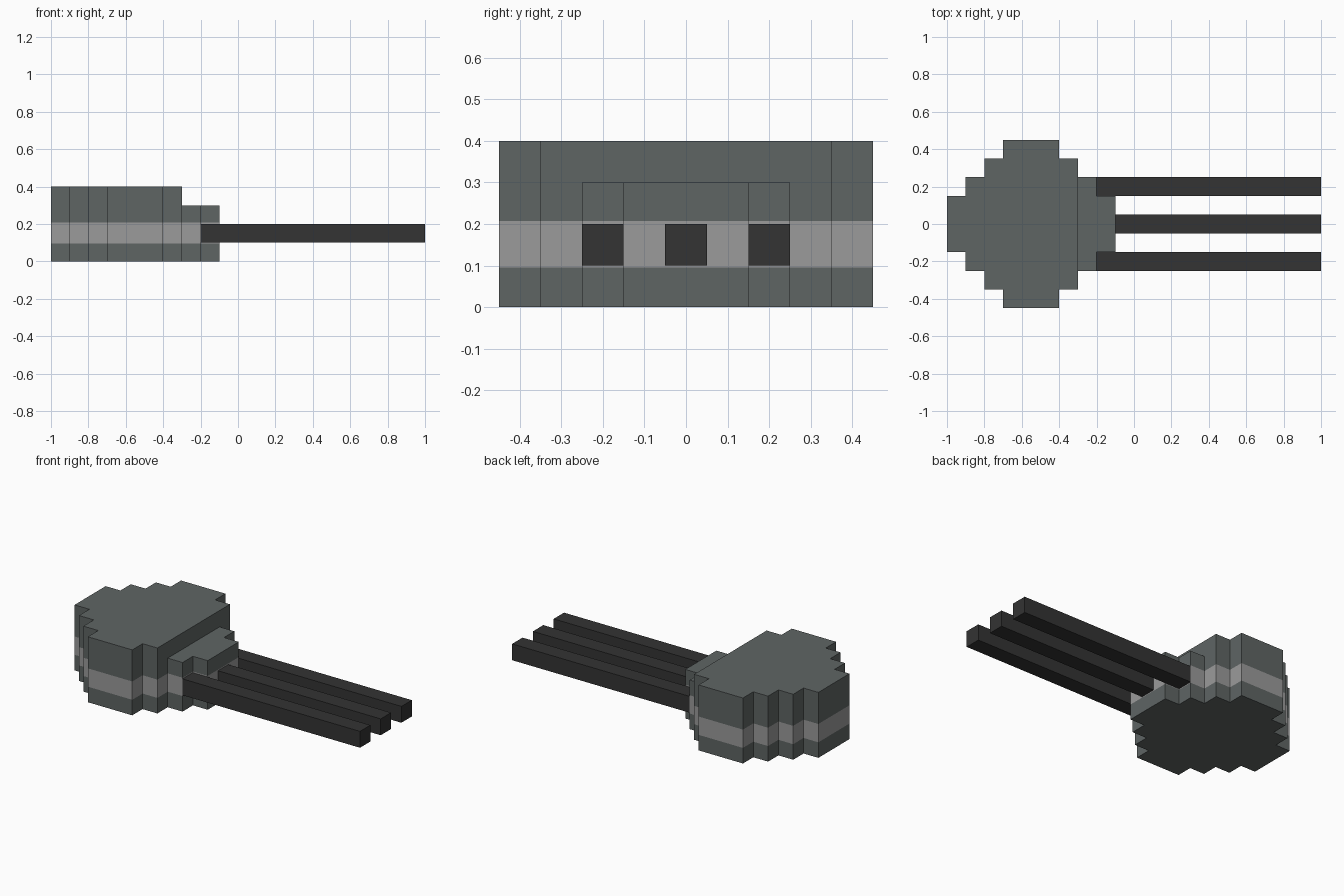
import bpy
import bmesh
from mathutils import Vector

cube = bpy.data.objects.get("Cube")
if cube:
    bpy.data.objects.remove(cube, do_unlink=True)


def make_material(name, color):
    mat = bpy.data.materials.new(name)
    mat.use_nodes = True
    mat.diffuse_color = (*color, 1)
    bsdf = next(n for n in mat.node_tree.nodes if n.type == 'BSDF_PRINCIPLED')
    bsdf.inputs["Base Color"].default_value = (*color, 1)
    return mat


body_grey = make_material("slate_grey", (0.114, 0.130, 0.127))
band_grey = make_material("light_grey", (0.328, 0.328, 0.328))
rod_dark = make_material("charcoal", (0.033, 0.033, 0.033))


def finish(name, bm, materials):
    bmesh.ops.recalc_face_normals(bm, faces=bm.faces)
    mesh = bpy.data.meshes.new(name)
    bm.to_mesh(mesh)
    bm.free()
    for mat in materials:
        mesh.materials.append(mat)
    obj = bpy.data.objects.new(name, mesh)
    bpy.context.collection.objects.link(obj)
    return obj


def stepped_outline(steps):
    """Mirrored stair outline from (x start, x end, half width) steps."""
    side = [p for x0, x1, w in steps for p in ((x0, -w), (x1, -w))]
    return side + [(x, -y) for x, y in reversed(side)]


def raise_faces(bm, faces, height):
    """Extrude faces upward and return the new top faces."""
    geom = bmesh.ops.extrude_face_region(bm, geom=faces)["geom"]
    verts = [g for g in geom if isinstance(g, bmesh.types.BMVert)]
    bmesh.ops.translate(bm, verts=verts, vec=Vector((0, 0, height)))
    return [g for g in geom if isinstance(g, bmesh.types.BMFace)]


# Stepped head with a lower neck, raised in layers so the band is real faces
HEAD = [(-1, -0.9, 0.15), (-0.9, -0.8, 0.25), (-0.8, -0.7, 0.35),
        (-0.7, -0.4, 0.45), (-0.4, -0.3, 0.35)]
NECK = [(-0.3, -0.2, 0.25), (-0.2, -0.1, 0.15)]
BAND_LOW, BAND_HIGH, NECK_TOP, HEAD_TOP = 0.095, 0.207, 0.3, 0.4

bm = bmesh.new()
head_pts = stepped_outline(HEAD)
neck_pts = stepped_outline(NECK)
# the neck's end points are part of the head outline, so both share that edge
i = len(HEAD) * 2
head_pts[i:i] = [neck_pts[0], neck_pts[-1]]
verts = {}
for p in head_pts + neck_pts:
    if p not in verts:
        verts[p] = bm.verts.new((p[0], p[1], 0))
faces = [bm.faces.new([verts[p] for p in pts]) for pts in (head_pts, neck_pts)]

z = 0
for level in (BAND_LOW, BAND_HIGH, NECK_TOP):
    faces = raise_faces(bm, faces, level - z)
    z = level
head_face = min(faces, key=lambda f: f.calc_center_median().x)
raise_faces(bm, [head_face], HEAD_TOP - NECK_TOP)

# Light band around the walls
for f in bm.faces:
    if BAND_LOW < f.calc_center_median().z < BAND_HIGH:
        f.material_index = 1
finish("stepped_head", bm, [body_grey, band_grey])


# Three square rods
def rod(name, x0, y):
    bm = bmesh.new()
    bmesh.ops.create_cube(bm, size=1)
    bmesh.ops.scale(bm, verts=bm.verts, vec=(1 - x0, 0.1, 0.1))
    bmesh.ops.translate(bm, verts=bm.verts, vec=((1 + x0) / 2, y, 0.15))
    finish(name, bm, [rod_dark])


rod("front_rod", -0.2, -0.2)
rod("middle_rod", -0.1, 0)
rod("back_rod", -0.2, 0.2)
